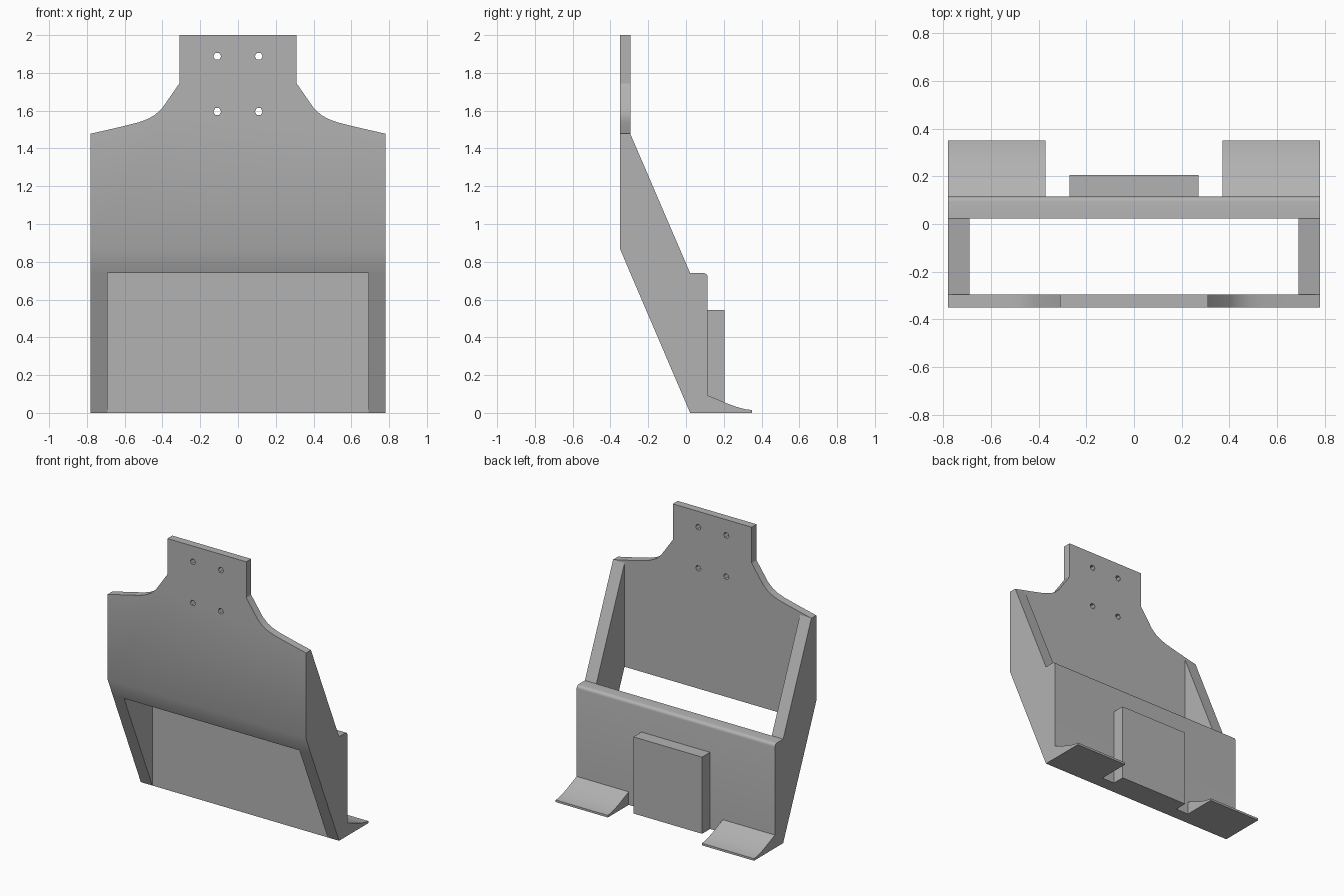
import bpy
import bmesh
import math
from mathutils import Vector

default = bpy.data.objects.get("Cube")
if default:
    bpy.data.objects.remove(default)

grey = bpy.data.materials.new("plain grey")
grey.use_nodes = True
grey.diffuse_color = (0.45, 0.45, 0.45, 1)
grey.node_tree.nodes["Principled BSDF"].inputs["Base Color"].default_value = grey.diffuse_color

# Shared dimensions
HALF_W, INNER_W = 0.78, 0.69
FRONT, FRONT_IN = -0.35, -0.295
REAR_IN, REAR = 0.022, 0.115
POCKET_TOP, BEND = 0.74, 0.87


def prism(name, outline, offset):
    """Extrude a closed 3D outline by an offset into a solid part."""
    bm = bmesh.new()
    face = bm.faces.new([bm.verts.new(p) for p in outline])
    ext = bmesh.ops.extrude_face_region(bm, geom=[face])
    moved = [v for v in ext["geom"] if isinstance(v, bmesh.types.BMVert)]
    bmesh.ops.translate(bm, verts=moved, vec=Vector(offset))
    bmesh.ops.recalc_face_normals(bm, faces=bm.faces)
    mesh = bpy.data.meshes.new(name)
    bm.to_mesh(mesh)
    bm.free()
    obj = bpy.data.objects.new(name, mesh)
    bpy.context.collection.objects.link(obj)
    mesh.materials.append(grey)
    return obj


def side_prism(name, profile, x0, x1):
    """Extrude a (y, z) profile from x0 to x1."""
    return prism(name, [(x0, y, z) for y, z in profile], (x1 - x0, 0, 0))


def smooth(obj):
    bpy.ops.object.select_all(action="DESELECT")
    obj.select_set(True)
    bpy.context.view_layer.objects.active = obj
    bpy.ops.object.shade_smooth_by_angle(angle=math.radians(30))


# Mounting plate: neck, swept shoulders and a slanted lower edge
half = [(HALF_W, BEND), (HALF_W, 1.478), (0.64, 1.51), (0.53, 1.537), (0.48, 1.555),
        (0.44, 1.577), (0.40, 1.615), (0.31, 1.745), (0.31, 2.0)]
outline = half + [(-x, z) for x, z in reversed(half)]
plate = prism("mounting_plate", [(x, FRONT, z) for x, z in outline],
              (0, FRONT_IN - FRONT, 0))
for v in plate.data.vertices:
    if v.co.y > FRONT + 0.01 and v.co.z < BEND + 0.01:
        v.co.z = POCKET_TOP

# Four screw holes through the neck
for x in (-0.11, 0.11):
    for z in (1.595, 1.888):
        ring = [(x + 0.021 * math.cos(a * math.tau / 6), FRONT - 0.1,
                 z + 0.021 * math.sin(a * math.tau / 6)) for a in range(6)]
        cutter = prism("hole_cutter", ring, (0, 0.3, 0))
        cutter.hide_render = True
        mod = plate.modifiers.new("hole", "BOOLEAN")
        mod.operation = "DIFFERENCE"
        mod.solver = "EXACT"
        mod.object = cutter
        bpy.context.view_layer.objects.active = plate
        bpy.ops.object.modifier_apply(modifier=mod.name)
        bpy.data.objects.remove(cutter)
smooth(plate)

# Rear plate with a rounded top edge
r = 0.022
arc = [(REAR - r + r * math.cos(a * math.pi / 8), POCKET_TOP - r + r * math.sin(a * math.pi / 8))
       for a in range(5)]
rear = side_prism("rear_plate", [(REAR_IN, 0), (REAR, 0)] + arc + [(REAR_IN, POCKET_TOP)],
                  -HALF_W, HALF_W)
smooth(rear)

# Raised block in the middle of the rear plate
side_prism("rear_block", [(REAR, 0), (0.205, 0), (0.205, 0.545), (REAR, 0.545)], -0.27, 0.27)

# Slanted side walls and flared feet, one of each per side
wall = [(FRONT_IN, 1.478), (FRONT_IN, POCKET_TOP), (REAR_IN, 0), (REAR_IN, POCKET_TOP)]
foot = [(REAR, 0), (0.35, 0), (0.35, 0.015), (0.315, 0.019), (0.27, 0.031),
        (0.22, 0.049), (0.17, 0.07), (REAR, 0.093)]
for side, s in (("left", 1), ("right", -1)):
    side_prism(side + "_wall", wall, s * INNER_W, s * HALF_W)
    smooth(side_prism(side + "_foot", foot, s * 0.37, s * HALF_W))
